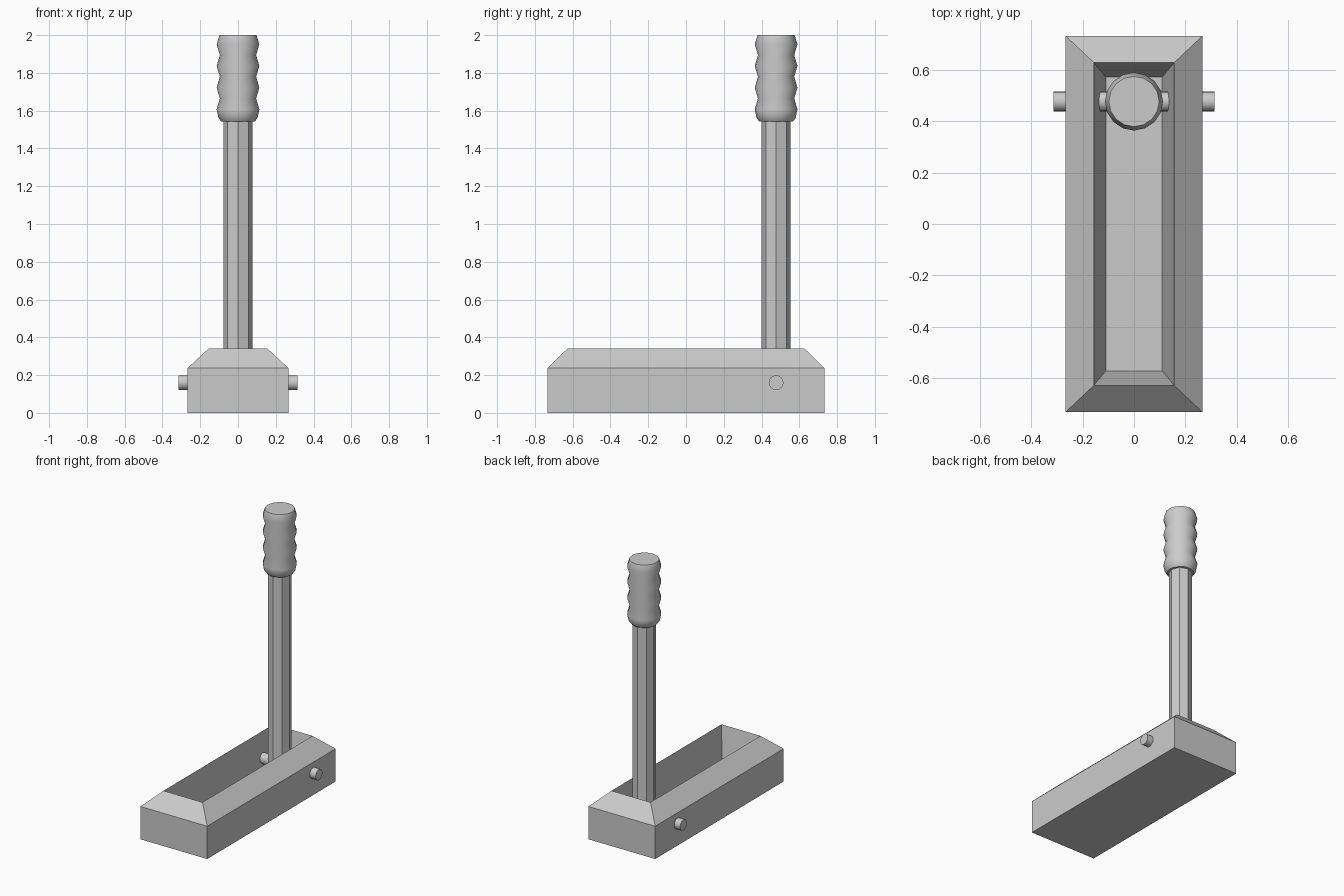
import bpy, bmesh
from math import cos, sin, pi, radians

if "Cube" in bpy.data.objects:
    bpy.data.objects.remove(bpy.data.objects["Cube"])


def add_object(name, bm, smooth_angle=None):
    bmesh.ops.recalc_face_normals(bm, faces=bm.faces[:])
    mesh = bpy.data.meshes.new(name)
    bm.to_mesh(mesh)
    bm.free()
    ob = bpy.data.objects.new(name, mesh)
    bpy.context.collection.objects.link(ob)
    if smooth_angle:
        bpy.ops.object.select_all(action='DESELECT')
        bpy.context.view_layer.objects.active = ob
        ob.select_set(True)
        bpy.ops.object.shade_smooth_by_angle(angle=radians(smooth_angle))
    return ob


def loft(rings):
    """Skin closed rings of points and cap both ends."""
    bm = bmesh.new()
    loops = [[bm.verts.new(p) for p in ring] for ring in rings]
    for a, b in zip(loops, loops[1:]):
        n = len(a)
        for i in range(n):
            bm.faces.new((a[i], a[(i + 1) % n], b[(i + 1) % n], b[i]))
    bm.faces.new(loops[0][::-1])
    bm.faces.new(loops[-1])
    return bm


def rect(x, y, z):
    return [(-x, -y, z), (x, -y, z), (x, y, z), (-x, y, z)]


def circle(r, z, sides, y):
    return [(r * cos(2 * pi * i / sides), y + r * sin(2 * pi * i / sides), z)
            for i in range(sides)]


LEVER_Y = 0.477

# Base housing: chamfered box with a tapered slot sunk into it
add_object("base_housing", loft([
    rect(0.267, 0.733, 0.0),
    rect(0.267, 0.733, 0.237),
    rect(0.156, 0.628, 0.34),
    rect(0.110, 0.572, 0.02),
]))

# Octagonal lever shaft
add_object("lever_shaft", loft([circle(0.077, z, 8, LEVER_Y) for z in (0.08, 1.57)]))

# Pivot pin running sideways through the housing and shaft
pin = [[(x, LEVER_Y + 0.039 * cos(2 * pi * i / 16), 0.16 + 0.039 * sin(2 * pi * i / 16))
        for i in range(16)] for x in (-0.314, 0.314)]
add_object("pivot_pin", loft(pin), 30)

# Ribbed hand grip
profile = [(0.090, 1.543), (0.104, 1.563), (0.113, 1.607)]
for k in range(1, 4):
    profile += [(0.096, 1.607 + 0.115 * (k - 0.5)), (0.113, 1.607 + 0.115 * k)]
profile.append((0.098, 2.0))
add_object("hand_grip", loft([circle(r, z, 16, LEVER_Y) for r, z in profile]), 45)
